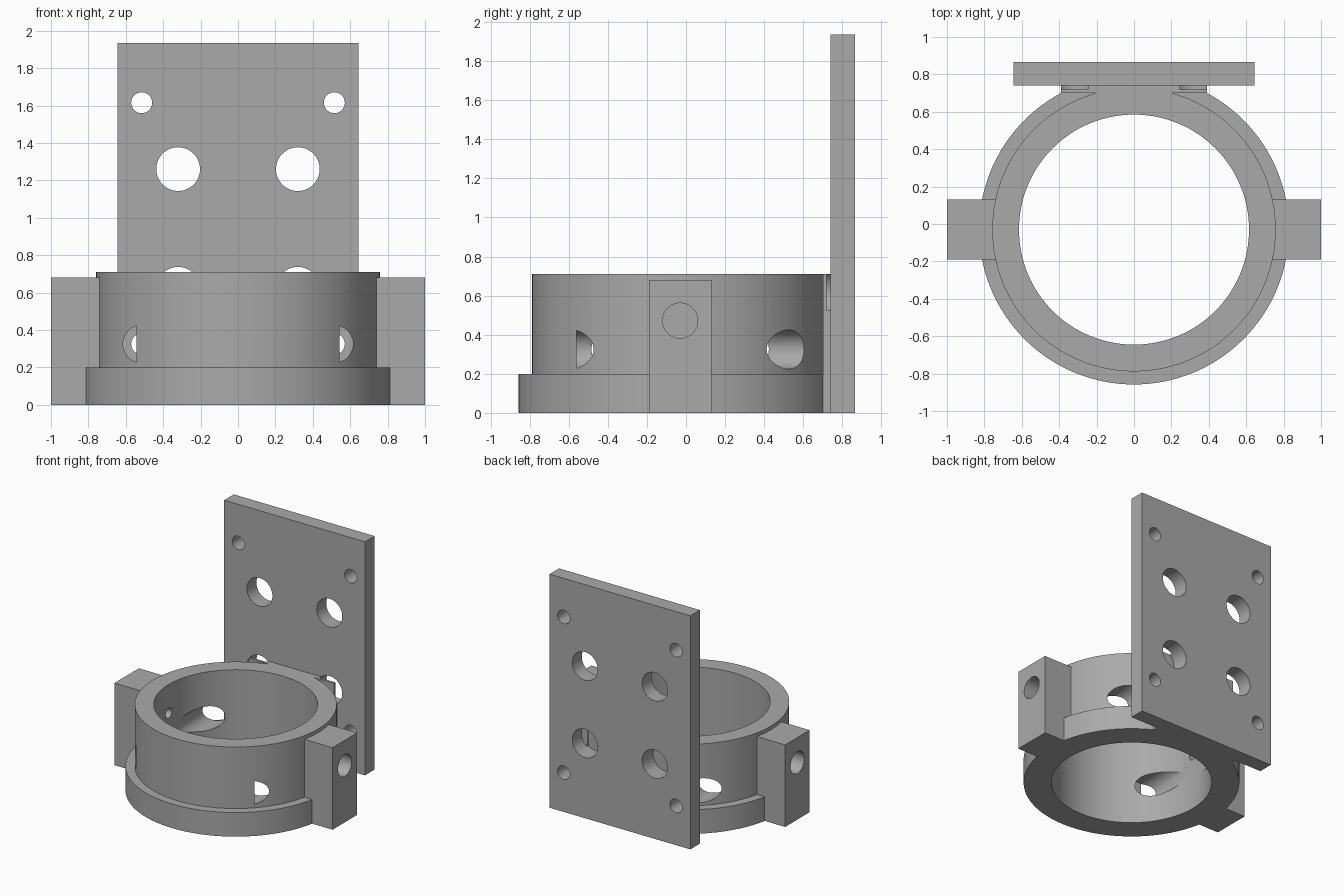
import bpy, bmesh, math
from mathutils import Matrix

if "Cube" in bpy.data.objects:
    bpy.data.objects.remove(bpy.data.objects["Cube"], do_unlink=True)

grey = bpy.data.materials.new("machined_grey")
grey.use_nodes = True
grey.diffuse_color = (0.4, 0.4, 0.4, 1)
grey.node_tree.nodes["Principled BSDF"].inputs["Base Color"].default_value = (0.4, 0.4, 0.4, 1)

CY = -0.03                      # ring axis position in y
PLATE_FRONT, PLATE_BACK = 0.74, 0.865
RING_TOP = 0.71


def finish(name, bm):
    mesh = bpy.data.meshes.new(name)
    bmesh.ops.recalc_face_normals(bm, faces=bm.faces)
    bm.to_mesh(mesh)
    bm.free()
    mesh.materials.append(grey)
    obj = bpy.data.objects.new(name, mesh)
    bpy.context.collection.objects.link(obj)
    return obj


def box(name, lo, hi):
    bm = bmesh.new()
    bmesh.ops.create_cube(bm, size=1)
    for v in bm.verts:
        v.co = [(a + b) / 2 + c * (b - a) for a, b, c in zip(lo, hi, v.co)]
    return finish(name, bm)


def rod(name, axis, radius, start, end, centre, sides=48):
    """Cylinder along an axis; centre gives the other two coordinates in order."""
    bm = bmesh.new()
    turn = {"X": Matrix.Rotation(math.pi / 2, 4, "Y"),
            "Y": Matrix.Rotation(math.pi / 2, 4, "X"),
            "Z": Matrix.Identity(4)}[axis]
    bmesh.ops.create_cone(bm, cap_ends=True, segments=sides, radius1=radius,
                          radius2=radius, depth=end - start, matrix=turn)
    place = list(centre)
    place.insert("XYZ".index(axis), (start + end) / 2)
    bmesh.ops.translate(bm, verts=bm.verts, vec=place)
    return finish(name, bm)


def combine(target, tool, operation):
    mod = target.modifiers.new("combine", "BOOLEAN")
    mod.operation, mod.solver, mod.object = operation, "EXACT", tool
    bpy.context.view_layer.objects.active = target
    bpy.ops.object.modifier_apply(modifier=mod.name)
    bpy.data.objects.remove(tool, do_unlink=True)


# Collar: flange, upper ring and the bridge joining it to the plate
bracket = rod("collar_bracket", "Z", 0.828, 0, 0.2, (0, CY), 128)
solids = [
    rod("upper_ring", "Z", 0.758, 0.1, RING_TOP, (0, CY), 128),
    box("bridge", (-0.39, 0.70, 0), (0.39, 0.80, RING_TOP)),
    box("mount_plate", (-0.645, PLATE_FRONT, 0), (0.645, PLATE_BACK, 1.935)),
]
# Side lugs
for s in (-1, 1):
    xs = sorted((s * 0.68, s * 1.0))
    solids.append(box("side_lug", (xs[0], CY - 0.16, 0), (xs[1], CY + 0.16, 0.68)))
for part in solids:
    combine(bracket, part, "UNION")

# Main bore
cutters = [rod("bore", "Z", 0.615, -0.1, 0.9, (0, CY), 128)]
for s in (-1, 1):
    # Plate holes
    for z in (0.62, 1.26):
        cutters.append(rod("large_hole", "Y", 0.117, 0.72, 1, (s * 0.32, z)))
    for z in (0.325, 1.615):
        cutters.append(rod("small_hole", "Y", 0.056, 0.70, 1, (s * 0.515, z)))
    # Tool access holes through the ring to the lower plate holes
    cutters.append(rod("access_hole", "Y", 0.1, -0.56, PLATE_FRONT, (s * 0.515, 0.325)))
    # Blind lug holes
    xs = sorted((s * 0.68, s * 1.1))
    cutters.append(rod("lug_hole", "X", 0.09, xs[0], xs[1], (CY, 0.472)))
# Pilot hole into the bore on one side
cutters.append(rod("pilot_hole", "X", 0.04, -0.75, -0.5, (CY, 0.472)))
for cutter in cutters:
    combine(bracket, cutter, "DIFFERENCE")

# Smooth the round walls, keep edges sharp
bpy.ops.object.select_all(action="DESELECT")
bracket.select_set(True)
bpy.context.view_layer.objects.active = bracket
bpy.ops.object.shade_smooth_by_angle(angle=math.radians(25))
